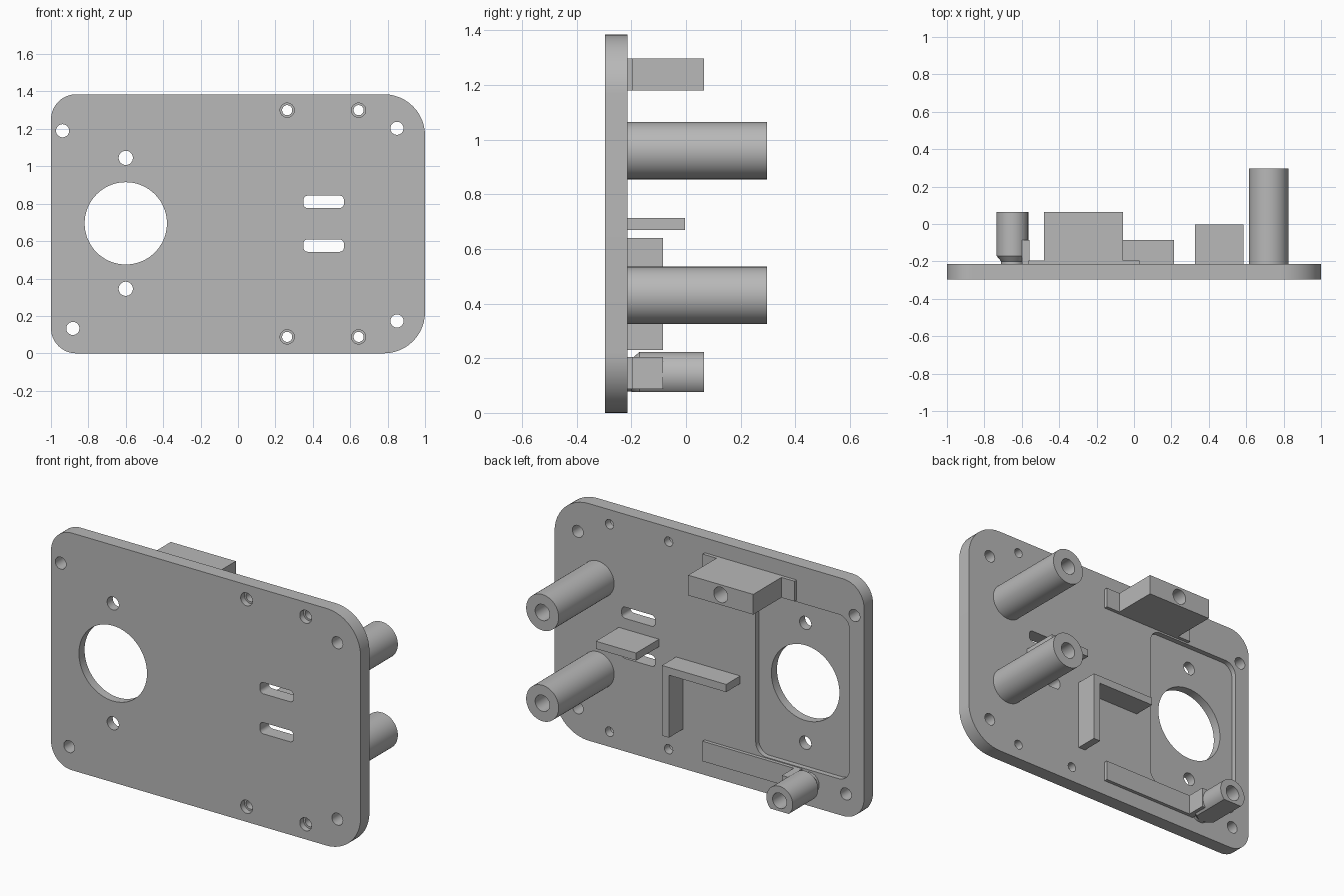
import bpy, bmesh
from math import sin, cos, pi, radians

cube = bpy.data.objects.get("Cube")
if cube:
    bpy.data.objects.remove(cube, do_unlink=True)

grey = bpy.data.materials.new("plain_grey")
grey.use_nodes = True
colour = (0.48, 0.48, 0.48, 1)
grey.diffuse_color = colour
grey.node_tree.nodes["Principled BSDF"].inputs["Base Color"].default_value = colour

FRONT, BACK = -0.297, -0.215   # plate faces
ROOT = BACK - 0.01             # parts sink slightly into the plate


def arc(x, z, r, start, end, n):
    return [(x + r * cos(start + (end - start) * i / n),
             z + r * sin(start + (end - start) * i / n)) for i in range(n + 1)]


def circle(x, z, r, n=48):
    return arc(x, z, r, 0, 2 * pi, n)[:-1]


def rounded(x0, x1, z0, z1, r_left, r_right, n=12):
    a, b = r_left, r_right
    return (arc(x1 - b, z0 + b, b, -pi / 2, 0, n) + arc(x1 - b, z1 - b, b, 0, pi / 2, n)
            + arc(x0 + a, z1 - a, a, pi / 2, pi, n) + arc(x0 + a, z0 + a, a, pi, 1.5 * pi, n))


def rect(x0, x1, z0, z1):
    return [(x0, z0), (x1, z0), (x1, z1), (x0, z1)]


def loft(name, sections, floor=None):
    """Join matching x-z outlines, each at its own y, into a closed solid."""
    bm = bmesh.new()
    rings = [[bm.verts.new((x, y, z)) for x, z in pts] for y, pts in sections]
    for a, b in zip(rings, rings[1:]):
        for i in range(len(a)):
            j = (i + 1) % len(a)
            bm.faces.new((a[i], a[j], b[j], b[i]))
    bm.faces.new(rings[0])
    bm.faces.new(rings[-1])
    if floor is not None:
        cut = bmesh.ops.bisect_plane(bm, geom=bm.verts[:] + bm.edges[:] + bm.faces[:],
                                     plane_co=(0, 0, floor), plane_no=(0, 0, -1), clear_outer=True)
        edges = [e for e in cut["geom_cut"] if isinstance(e, bmesh.types.BMEdge)]
        bmesh.ops.contextual_create(bm, geom=edges)
    bmesh.ops.recalc_face_normals(bm, faces=bm.faces)
    mesh = bpy.data.meshes.new(name)
    bm.to_mesh(mesh)
    bm.free()
    mesh.materials.append(grey)
    ob = bpy.data.objects.new(name, mesh)
    bpy.context.collection.objects.link(ob)
    return ob


def prism(name, pts, y0, y1):
    return loft(name, [(y0, pts), (y1, pts)])


def cut(ob, cutters):
    """Subtract (outline, y0, y1) cutters and bake the result."""
    helpers = []
    for pts, y0, y1 in cutters:
        helper = prism("cutter", pts, y0, y1)
        helper.hide_render = True
        helpers.append(helper)
        mod = ob.modifiers.new("cut", "BOOLEAN")
        mod.operation, mod.solver, mod.object = "DIFFERENCE", "EXACT", helper
    bpy.context.view_layer.update()
    graph = bpy.context.evaluated_depsgraph_get()
    mesh = bpy.data.meshes.new_from_object(ob.evaluated_get(graph))
    ob.modifiers.clear()
    ob.data = mesh
    for helper in helpers:
        bpy.data.objects.remove(helper, do_unlink=True)


def smooth(ob):
    bpy.ops.object.select_all(action="DESELECT")
    ob.select_set(True)
    bpy.context.view_layer.objects.active = ob
    bpy.ops.object.shade_smooth_by_angle(angle=radians(30))


# Mounting plate with motor pocket, slots and screw holes
plate = prism("mounting_plate", rounded(-1, 1, 0, 1.385, 0.135, 0.22), FRONT, BACK)
through = (-0.5, 0.5)
holes = [(rounded(-0.905, -0.3, 0.21, 1.17, 0.07, 0.07), BACK - 0.03, 0.5)]
holes.append((circle(-0.6, 0.695, 0.22, 72), *through))
for z in (0.345, 1.045):
    holes.append((circle(-0.6, z, 0.038), *through))
for x, z in ((-0.938, 1.19), (-0.883, 0.133), (0.85, 1.203), (0.85, 0.173)):
    holes.append((circle(x, z, 0.035), *through))
for x in (0.263, 0.645):
    for z in (0.088, 1.3):
        holes.append((circle(x, z, 0.027), *through))
        holes.append((circle(x, z, 0.038), -0.5, FRONT + 0.035))
for z in (0.543, 0.777):
    holes.append((rounded(0.35, 0.566, z, z + 0.066, 0.022, 0.022, 6), *through))
cut(plate, holes)
smooth(plate)

# Two long standoff posts with blind screw holes
for name, z in (("upper_post", 0.96), ("lower_post", 0.43)):
    post = prism(name, circle(0.72, z, 0.105, 64), ROOT, 0.297)
    cut(post, [(circle(0.72, z, 0.047), BACK + 0.02, 0.5)])
    smooth(post)

# Flat shelf between the slots
prism("shelf_tab", rect(0.325, 0.585, 0.67, 0.714), ROOT, -0.003)

# L-shaped rib
prism("corner_rib", [(0.17, 0.23), (0.215, 0.23), (0.215, 0.64), (-0.2, 0.64),
                     (-0.2, 0.595), (0.17, 0.595)], ROOT, -0.085)

# Upper block on its thin flange, with a blind screw hole
prism("upper_flange", rect(-0.565, 0.03, 1.18, 1.298), ROOT, -0.195)
block = prism("upper_block", rect(-0.48, -0.06, 1.18, 1.298), ROOT, 0.065)
cut(block, [(circle(-0.27, 1.239, 0.045), -0.17, 0.5)])
smooth(block)

# Lower flange with a stop wall at its end
prism("lower_flange", rect(-0.565, 0.03, 0.088, 0.205), ROOT, -0.195)
prism("stop_wall", rect(-0.6, -0.56, 0.088, 0.205), ROOT, -0.085)

# Short boss with a tapered foot and a flat underside
bx, bz = -0.65, 0.138
boss = loft("lower_boss", [(ROOT, circle(bx, bz, 0.06)), (-0.2, circle(bx, bz, 0.06)),
                           (-0.17, circle(bx, bz, 0.085)), (0.065, circle(bx, bz, 0.085))],
            floor=0.077)
cut(boss, [(circle(bx, bz, 0.045), -0.17, 0.5)])
smooth(boss)
